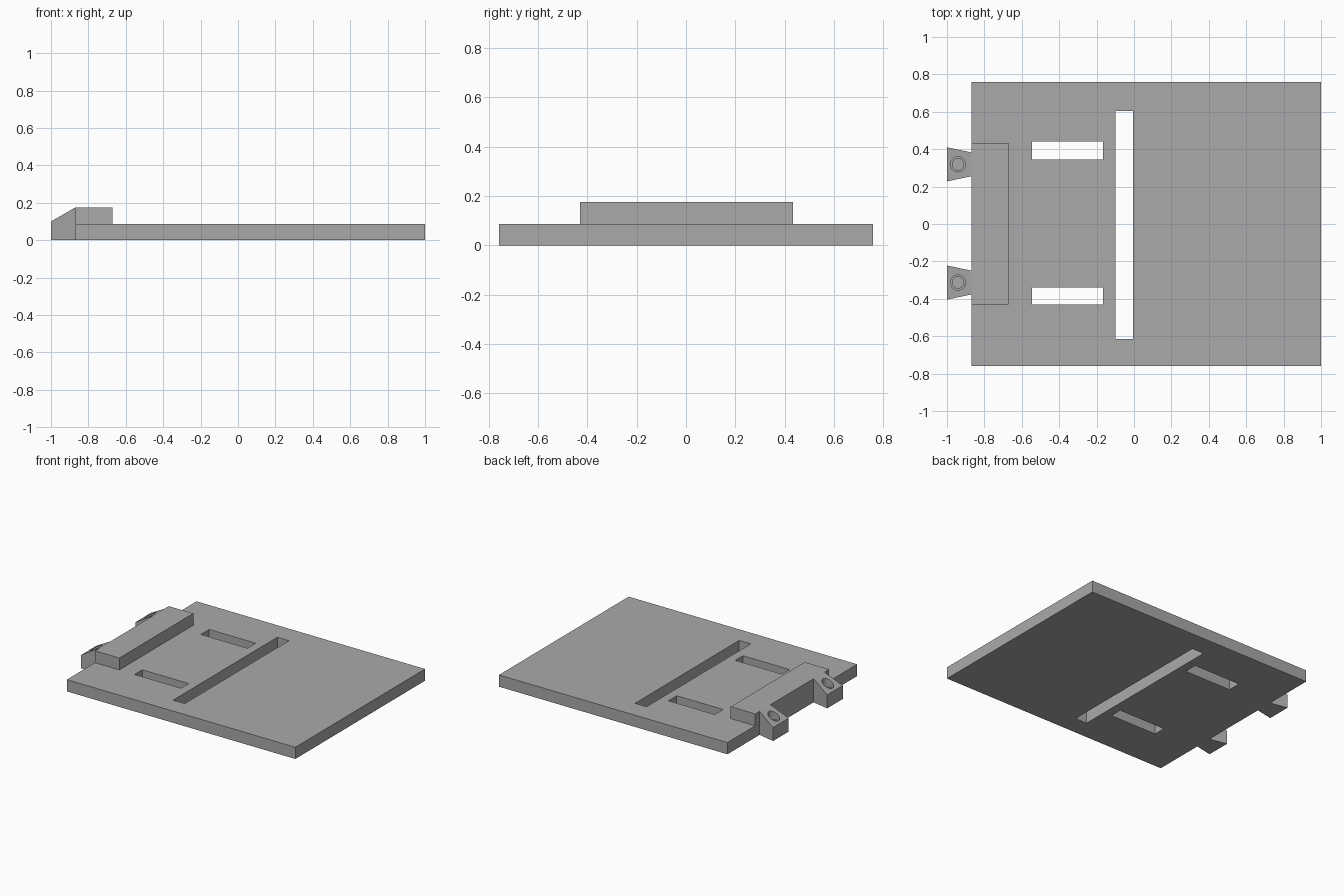
import bpy
import bmesh
import math

cube = bpy.data.objects.get("Cube")
if cube:
    bpy.data.objects.remove(cube, do_unlink=True)

grey = bpy.data.materials.new("plain grey")
grey.use_nodes = True
GREY = (0.4, 0.4, 0.4, 1)
grey.diffuse_color = GREY
grey.node_tree.nodes["Principled BSDF"].inputs["Base Color"].default_value = GREY


def finish(name, bm):
    bmesh.ops.recalc_face_normals(bm, faces=bm.faces)
    mesh = bpy.data.meshes.new(name)
    bm.to_mesh(mesh)
    bm.free()
    mesh.materials.append(grey)
    ob = bpy.data.objects.new(name, mesh)
    bpy.context.collection.objects.link(ob)
    return ob


def prism(name, outline, z0, z1):
    """Extrude a plan outline; z1 is a function of x giving the top height."""
    bm = bmesh.new()
    low = [bm.verts.new((x, y, z0)) for x, y in outline]
    top = [bm.verts.new((x, y, z1(x))) for x, y in outline]
    bm.faces.new(low)
    bm.faces.new(top)
    n = len(outline)
    for i in range(n):
        j = (i + 1) % n
        bm.faces.new((low[i], low[j], top[j], top[i]))
    return finish(name, bm)


def box(name, x0, x1, y0, y1, z0, z1):
    return prism(name, [(x0, y0), (x1, y0), (x1, y1), (x0, y1)], z0, lambda x: z1)


def cylinder(name, x, y, r, z0, z1):
    ring = [(x + r * math.cos(a * math.tau / 32), y + r * math.sin(a * math.tau / 32))
            for a in range(32)]
    return prism(name, ring, z0, lambda x: z1)


def cut(target, cutter):
    cutter.hide_render = True
    mod = target.modifiers.new("cut", "BOOLEAN")
    mod.operation = "DIFFERENCE"
    mod.solver = "EXACT"
    mod.object = cutter
    bpy.context.view_layer.objects.active = target
    bpy.ops.object.modifier_apply(modifier=mod.name)
    bpy.data.objects.remove(cutter, do_unlink=True)


THICK, TOP, EDGE = 0.087, 0.175, -0.87

# Base plate with one long slot and two short slots
plate = box("base_plate", EDGE, 1, -0.758, 0.758, 0, THICK)
for x0, x1, y0, y1 in ((-0.10, -0.005, -0.615, 0.603),
                       (-0.545, -0.165, 0.345, 0.442),
                       (-0.545, -0.165, -0.43, -0.34)):
    cut(plate, box("slot_cutter", x0, x1, y0, y1, -0.1, 0.2))

# Raised block along the edge
box("raised_block", EDGE, -0.67, -0.43, 0.434, THICK, TOP)

# Sloped dovetail tabs with stepped blind holes
for side, y in (("left", 0.319), ("right", -0.313)):
    outline = [(-1, y - 0.091), (EDGE, y - 0.064), (EDGE, y + 0.064), (-1, y + 0.091)]
    tab = prism(side + "_tab", outline, 0,
                lambda x: 0.10 + (x + 1) / (EDGE + 1) * (TOP - 0.10))
    cut(tab, cylinder("recess_cutter", -0.941, y, 0.04, 0.09, 0.3))
    cut(tab, cylinder("hole_cutter", -0.941, y, 0.03, 0.04, 0.3))
